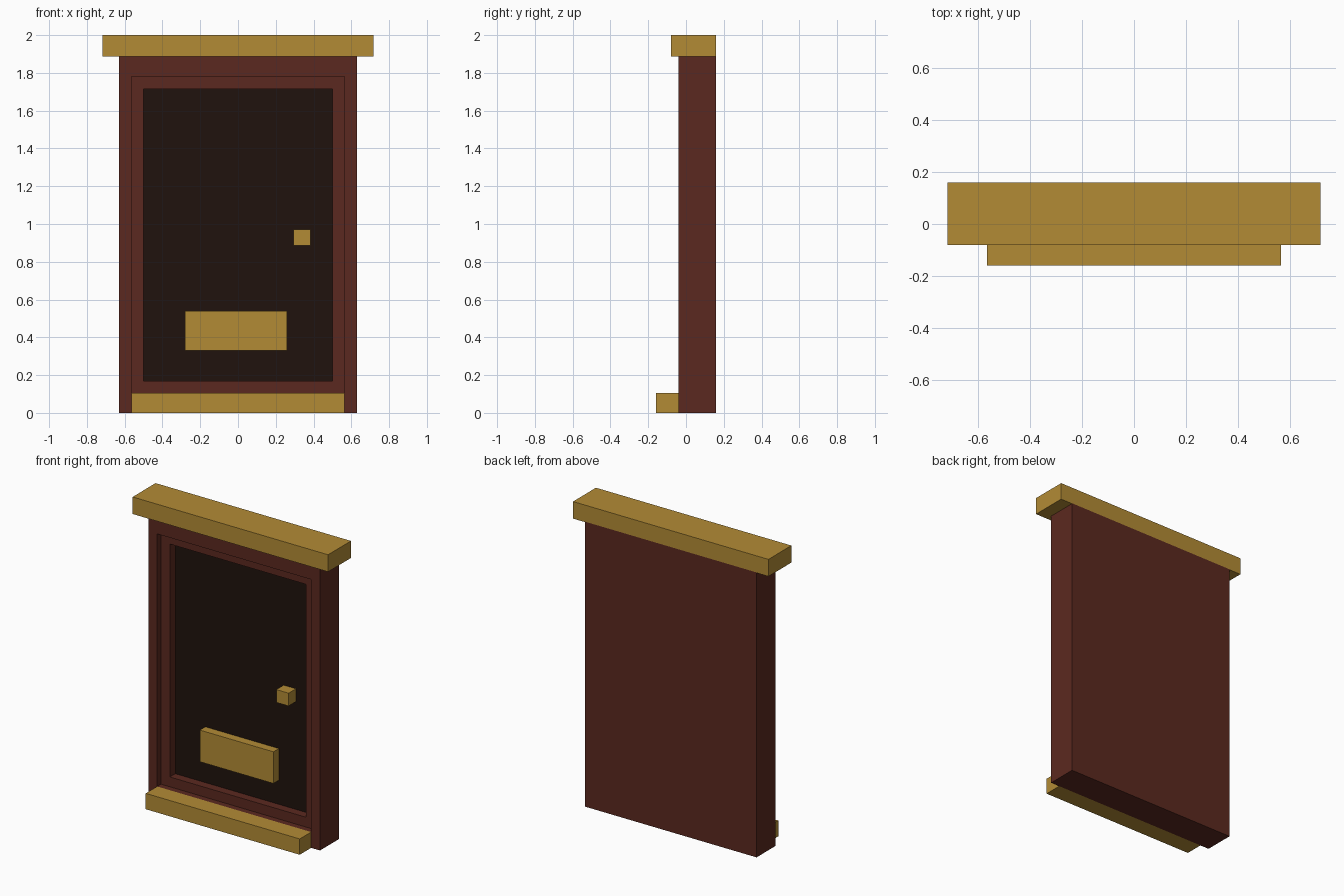
import bpy, bmesh

if "Cube" in bpy.data.objects:
    bpy.data.objects.remove(bpy.data.objects["Cube"])


def material(name, color):
    m = bpy.data.materials.new(name)
    m.diffuse_color = (*color, 1)
    m.use_nodes = True
    m.node_tree.nodes["Principled BSDF"].inputs["Base Color"].default_value = m.diffuse_color
    return m


WOOD = material("red_wood", (0.105, 0.022, 0.014))
DARK = material("dark_wood", (0.014, 0.006, 0.004))
BRASS = material("brass", (0.45, 0.26, 0.036))


def finish(name, bm, mat):
    bmesh.ops.recalc_face_normals(bm, faces=bm.faces)
    mesh = bpy.data.meshes.new(name)
    bm.to_mesh(mesh)
    bm.free()
    mesh.materials.append(mat)
    obj = bpy.data.objects.new(name, mesh)
    bpy.context.collection.objects.link(obj)


def stepped(name, rings, mat):
    """Closed solid through rectangles (x0, x1, z0, z1, y), back to front to recess."""
    bm = bmesh.new()
    loops = [[bm.verts.new((x, y, z)) for x, z in
              ((x0, z0), (x1, z0), (x1, z1), (x0, z1))]
             for x0, x1, z0, z1, y in rings]
    for a, b in zip(loops, loops[1:]):
        for i in range(4):
            j = (i + 1) % 4
            bm.faces.new((a[i], a[j], b[j], b[i]))
    bm.faces.new(loops[0])
    bm.faces.new(loops[-1])
    finish(name, bm, mat)


def box(name, x, y, z, mat):
    stepped(name, [(*x, *z, y[1]), (*x, *z, y[0])], mat)


# Outer frame with the door's rails and stiles stepped back inside it
outer = (-0.63, 0.63, 0.0, 1.89)
opening = (-0.565, 0.565, 0.105, 1.78)
inset = (-0.5, 0.5, 0.17, 1.715)
stepped("door_frame", [(*outer, 0.16), (*outer, -0.04), (*opening, -0.04),
                       (*opening, 0.0), (*inset, 0.0), (*inset, 0.08)], WOOD)

# Recessed dark panel
box("door_panel", (-0.5, 0.5), (0.057, 0.08), (0.17, 1.715), DARK)

# Brass-coloured trim and fittings
box("lintel", (-0.717, 0.717), (-0.08, 0.16), (1.887, 2.0), BRASS)
box("doorstep", (-0.565, 0.565), (-0.16, -0.04), (0.0, 0.105), BRASS)
box("door_knob", (0.295, 0.385), (-0.02, 0.06), (0.885, 0.97), BRASS)
box("mail_plate", (-0.28, 0.26), (0.0, 0.06), (0.33, 0.54), BRASS)
